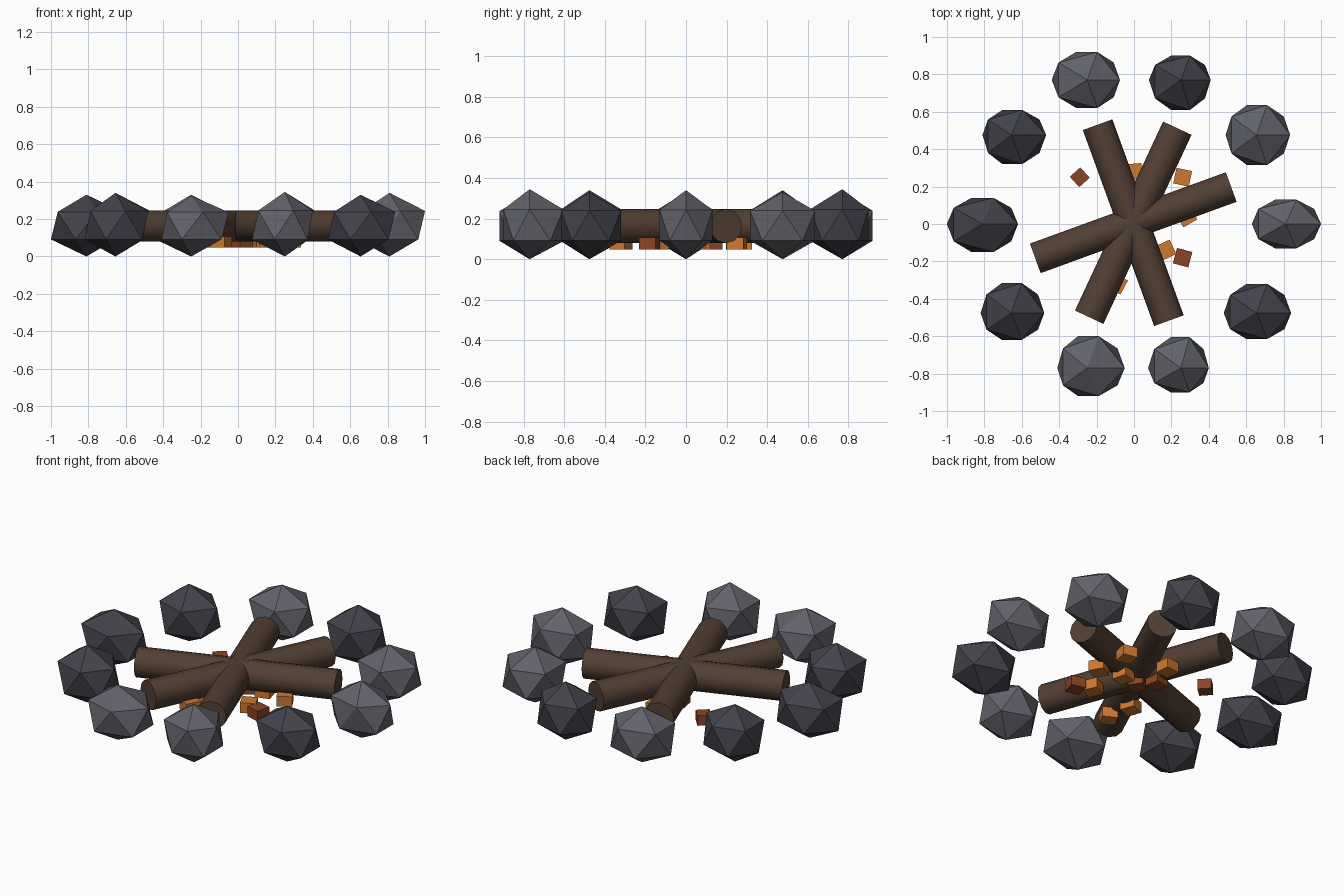
import bpy
from math import radians, cos, sin, pi

if "Cube" in bpy.data.objects:
    bpy.data.objects.remove(bpy.data.objects["Cube"])


def material(name, rgb):
    m = bpy.data.materials.new(name)
    m.diffuse_color = (*rgb, 1)
    m.use_nodes = True
    m.node_tree.nodes["Principled BSDF"].inputs["Base Color"].default_value = m.diffuse_color
    return m


LIGHT = material("light_stone", (0.12, 0.12, 0.145))
DARK = material("dark_stone", (0.055, 0.055, 0.07))
WOOD = material("charred_wood", (0.085, 0.05, 0.033))
GLOW = material("bright_ember", (0.62, 0.19, 0.03))
DULL = material("dull_ember", (0.25, 0.06, 0.018))


def finish(name, mat):
    ob = bpy.context.object
    ob.name = name
    ob.data.materials.append(mat)
    return ob


# Ring of faceted stones: (x min, x max, y min, y max, height, material)
stones = [
    (0.63, 1.00, -0.13, 0.13, 0.34, LIGHT),
    (0.49, 0.835, 0.315, 0.636, 0.33, LIGHT),
    (0.08, 0.41, 0.61, 0.90, 0.345, DARK),
    (-0.44, -0.075, 0.62, 0.92, 0.33, LIGHT),
    (-0.81, -0.47, 0.32, 0.61, 0.34, DARK),
    (-1.00, -0.62, -0.15, 0.14, 0.33, DARK),
    (-0.82, -0.48, -0.62, -0.315, 0.34, DARK),
    (-0.41, -0.05, -0.92, -0.60, 0.325, LIGHT),
    (0.075, 0.40, -0.90, -0.605, 0.345, LIGHT),
    (0.48, 0.84, -0.615, -0.32, 0.33, DARK),
]
for i, (x0, x1, y0, y1, h, mat) in enumerate(stones):
    a = i * pi / 5
    cx, cy, cz = 0.81 * cos(a), 0.81 * sin(a), 0.165
    bpy.ops.mesh.primitive_ico_sphere_add(subdivisions=1, radius=1)
    ob = finish(f"stone_{i + 1}", mat)
    # Stretch each side of the stone separately for an irregular shape
    for v in ob.data.vertices:
        v.co.x *= (x1 - cx if v.co.x > 0 else cx - x0) / 0.894
        v.co.y *= (y1 - cy if v.co.y > 0 else cy - y0) / 0.851
        v.co.z *= h - cz if v.co.z > 0 else cz
    ob.location = (cx, cy, cz)

# Three logs crossing at the centre
for i, angle in enumerate((20, 65, 110)):
    bpy.ops.mesh.primitive_cylinder_add(
        vertices=12, radius=0.084, depth=1.115, location=(-0.004, 0.007, 0.163),
        rotation=(0, pi / 2, radians(angle)))
    finish(f"log_{i + 1}", WOOD)
    bpy.ops.object.shade_smooth_by_angle(angle=radians(40))

# Embers scattered underneath: (x, y, turn, material)
embers = [
    (-0.29, 0.25, 42, DULL), (0.26, 0.25, -12, GLOW), (0.28, 0.04, 30, GLOW),
    (0.0, 0.28, 5, GLOW), (0.13, 0.066, 15, GLOW), (0.17, -0.14, 25, GLOW),
    (0.26, -0.18, -15, DULL), (0.02, 0.05, 35, DULL), (-0.05, 0.13, 10, DULL),
    (-0.09, -0.32, -28, GLOW), (-0.117, -0.165, 20, GLOW),
]
for i, (x, y, turn, mat) in enumerate(embers):
    w = 0.085 if i else 0.075
    bpy.ops.mesh.primitive_cube_add(size=1, location=(x, y, 0.077),
                                    rotation=(0, 0, radians(turn)))
    ob = finish(f"ember_{i + 1}", mat)
    ob.scale = (w, w, 0.06)
